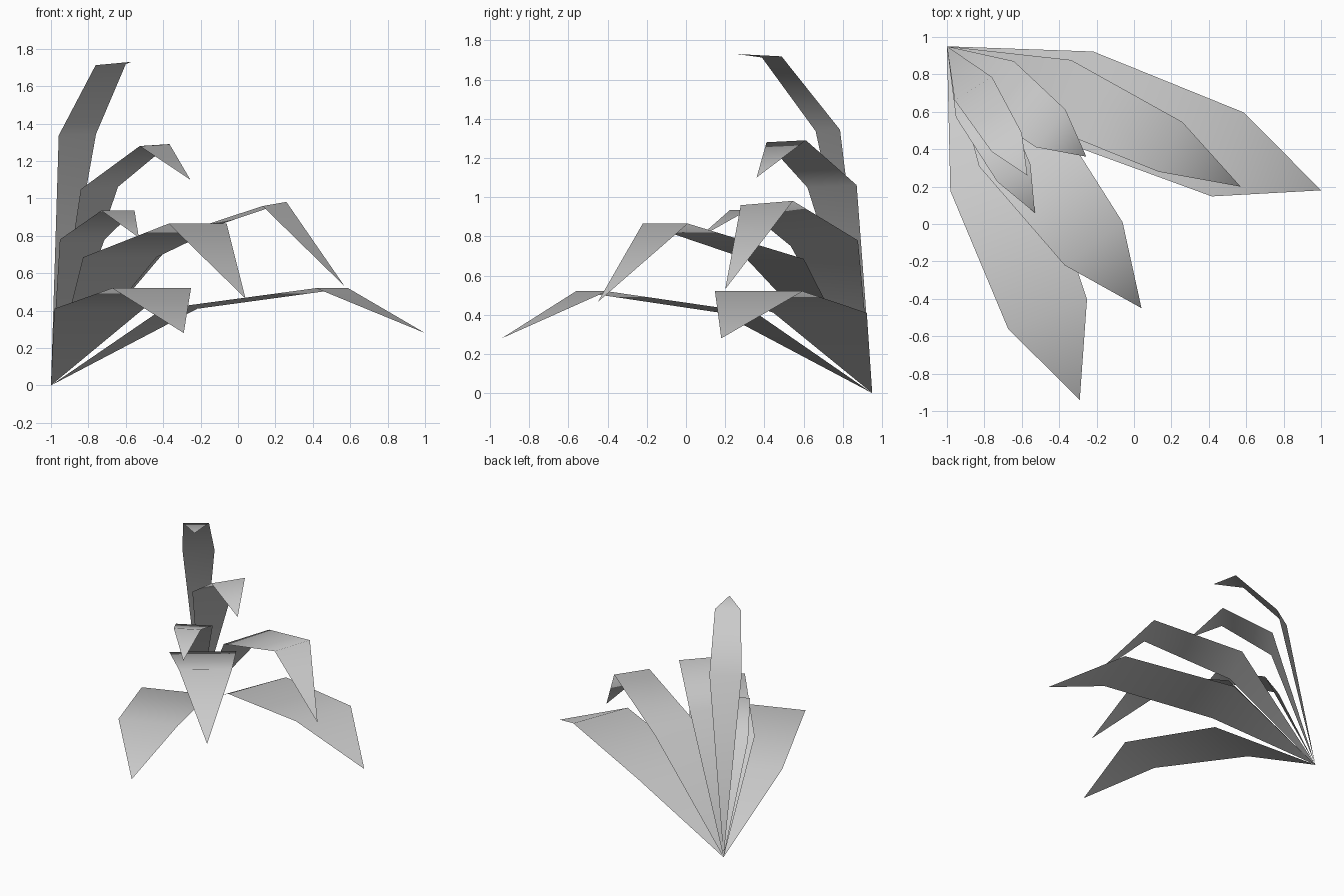
import bpy
from mathutils import Vector

if "Cube" in bpy.data.objects:
    bpy.data.objects.remove(bpy.data.objects["Cube"], do_unlink=True)

# One plain grey for every leaf
grey = bpy.data.materials.new("leaf_grey")
grey.use_nodes = True
colour = (0.6, 0.6, 0.6, 1)
grey.diffuse_color = colour
grey.node_tree.nodes["Principled BSDF"].inputs["Base Color"].default_value = colour

ROOT = Vector((-1, 0.95, 0))


def make_leaf(name, tip, shoulder, bend, roll=0, sway=0):
    """Folded leaf from the shared root to the tip.
    shoulder and bend are (reach, height, width); roll lifts the left edge."""
    tip = Vector(tip)
    heading = (tip - ROOT) * Vector((1, 1, 0)).length / Vector((1, 1, 0)).length
    heading.z = 0
    heading.normalize()
    left = Vector((-heading.y, heading.x, 0))

    points = [ROOT]
    for reach, height, width in (shoulder, bend):
        centre = ROOT + heading * reach + left * sway
        centre.z = height
        half = (left + Vector((0, 0, roll))) * width / 2
        points += [centre - half, centre + half]
    points.append(tip)

    mesh = bpy.data.meshes.new(name)
    mesh.from_pydata(points, [], [(0, 1, 2), (2, 1, 3, 4), (4, 3, 5)])
    mesh.materials.append(grey)
    mesh.shade_smooth()
    leaf = bpy.data.objects.new(name, mesh)
    bpy.context.collection.objects.link(leaf)
    return leaf


# Low spreading leaves
make_leaf("low_left_leaf", (1, 0.18, 0.28), (0.74, 0.41, 0.51), (1.61, 0.52, 0.48))
make_leaf("low_front_leaf", (-0.29, -0.94, 0.28), (0.73, 0.41, 0.51), (1.53, 0.52, 0.45))

# Middle arching leaves
make_leaf("middle_front_leaf", (0.04, -0.45, 0.465), (0.617, 0.685, 0.49), (1.315, 0.865, 0.386))
make_leaf("middle_left_leaf", (0.57, 0.2, 0.53), (0.63, 0.765, 0.38), (1.31, 0.97, 0.295),
          roll=0.075, sway=0.03)
make_leaf("inner_front_leaf", (-0.53, 0.06, 0.79), (0.358, 0.78, 0.27), (0.767, 0.935, 0.2))

# Tall upright leaves
make_leaf("upper_leaf", (-0.255, 0.36, 1.1), (0.33, 1.055, 0.32), (0.707, 1.285, 0.256), roll=0.04)
make_leaf("top_leaf", (-0.57, 0.26, 1.73), (0.267, 1.34, 0.235), (0.604, 1.715, 0.19), roll=0.03)
